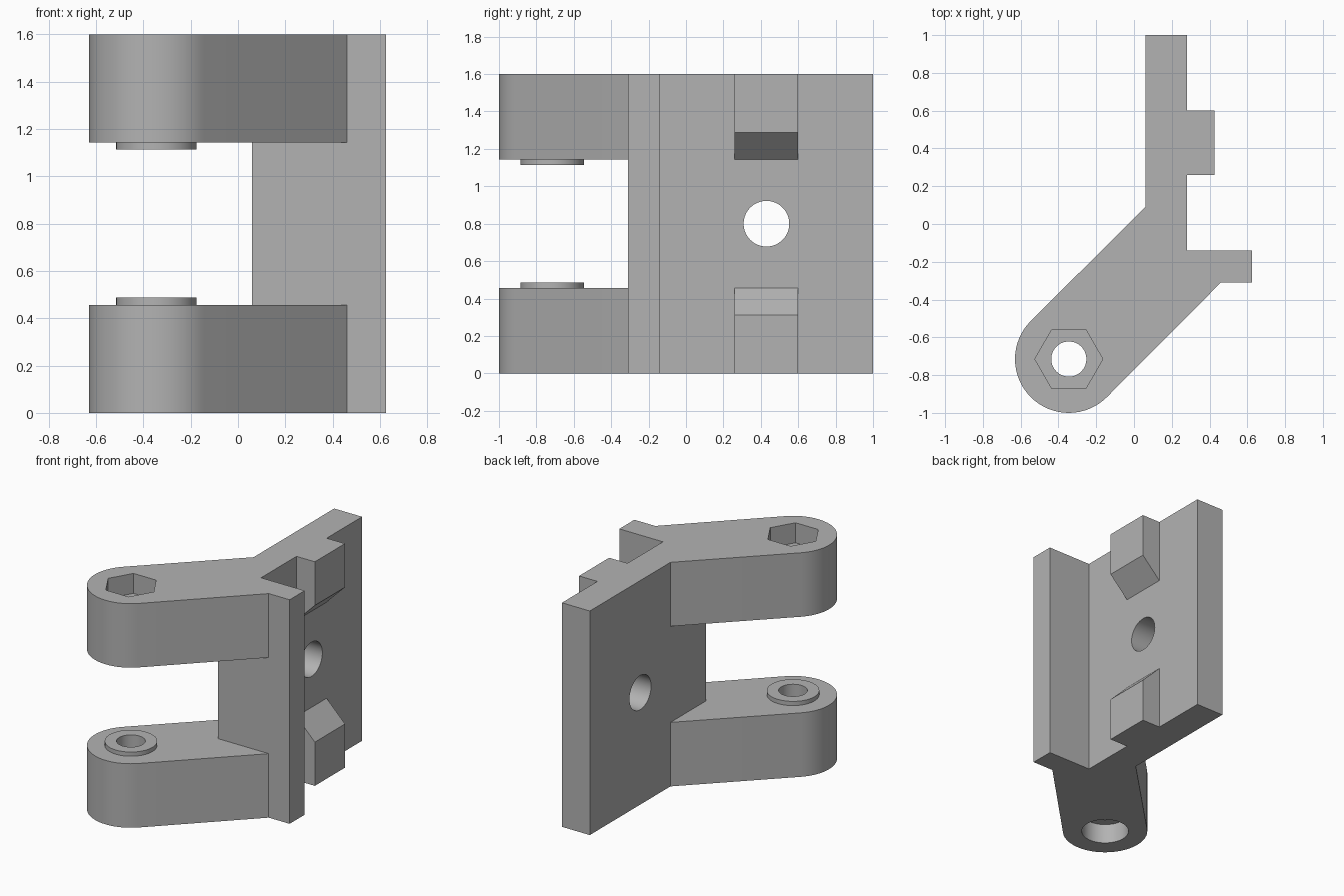
import bpy, math
from mathutils import Matrix, Vector
import bmesh

cube = bpy.data.objects.get("Cube")
if cube:
    bpy.data.objects.remove(cube, do_unlink=True)

HEIGHT = 1.6
ARM = 0.457            # thickness of each hinge arm
PIN = (-0.345, -0.715)  # hinge axis
ARM_R = 0.285

grey = bpy.data.materials.new("plain grey")
grey.use_nodes = True
colour = (0.45, 0.45, 0.45, 1)
grey.diffuse_color = colour
grey.node_tree.nodes["Principled BSDF"].inputs["Base Color"].default_value = colour


def prism(name, outline, low, high, matrix=Matrix()):
    """Extrude a 2D outline from low to high along local z."""
    bm = bmesh.new()
    face = bm.faces.new([bm.verts.new((x, y, low)) for x, y in outline])
    top = bmesh.ops.extrude_face_region(bm, geom=[face])
    moved = [v for v in top["geom"] if isinstance(v, bmesh.types.BMVert)]
    bmesh.ops.translate(bm, verts=moved, vec=Vector((0, 0, high - low)))
    bmesh.ops.transform(bm, matrix=matrix, verts=bm.verts)
    bmesh.ops.recalc_face_normals(bm, faces=bm.faces)
    mesh = bpy.data.meshes.new(name)
    bm.to_mesh(mesh)
    bm.free()
    mesh.materials.append(grey)
    obj = bpy.data.objects.new(name, mesh)
    bpy.context.collection.objects.link(obj)
    return obj


def ring(centre, radius, sides=64):
    return [(centre[0] + radius * math.cos(math.tau * i / sides),
             centre[1] + radius * math.sin(math.tau * i / sides)) for i in range(sides)]


def combine(target, tool, operation):
    """Apply a boolean and discard the tool."""
    mod = target.modifiers.new("boolean", 'BOOLEAN')
    mod.operation = operation
    mod.solver = 'EXACT'
    mod.object = tool
    bpy.context.view_layer.objects.active = target
    bpy.ops.object.modifier_apply(modifier=mod.name)
    bpy.data.objects.remove(tool, do_unlink=True)


# Full plan outline: plate, rounded diagonal arm, flange and stop blocks
arc = [(PIN[0] + ARM_R * math.cos(a), PIN[1] + ARM_R * math.sin(a))
       for a in (math.radians(135 + 180 * i / 32) for i in range(33))]
outline = ([(0.06, 1), (0.06, 0.09)] + arc +
           [(0.46, -0.31), (0.625, -0.31), (0.625, -0.14), (0.28, -0.14),
            (0.28, 0.26), (0.425, 0.26), (0.425, 0.6), (0.28, 0.6), (0.28, 1)])
bracket = prism("hinge_bracket", outline, 0, HEIGHT)

# Gap between the two arms
gap = [(0.06, 0.09), (-0.9, 0.09), (-0.9, -1.2), (0.46, -1.2), (0.46, -0.31), (0.06, -0.31)]
combine(bracket, prism("arm_gap", gap, ARM, HEIGHT - ARM), 'DIFFERENCE')

# Sloped gap between the two stop blocks, drawn in x-z and extruded along y
slope = [(0.28, ARM), (0.48, ARM - 0.2), (0.48, HEIGHT - ARM + 0.2), (0.28, HEIGHT - ARM)]
xz_to_y = Matrix.Rotation(math.pi / 2, 4, 'X')
combine(bracket, prism("stop_gap", slope, -0.7, -0.2, xz_to_y), 'DIFFERENCE')

# Raised washers on the inner arm faces
for low, high in ((ARM - 0.1, ARM + 0.03), (HEIGHT - ARM - 0.03, HEIGHT - ARM + 0.1)):
    combine(bracket, prism("boss", ring(PIN, 0.17), low, high), 'UNION')

# Pin bore, hexagonal nut pocket on top, round counterbore below
combine(bracket, prism("pin_bore", ring(PIN, 0.093), -0.1, HEIGHT + 0.1), 'DIFFERENCE')
combine(bracket, prism("nut_pocket", ring(PIN, 0.18, 6), HEIGHT - 0.143, HEIGHT + 0.1), 'DIFFERENCE')
combine(bracket, prism("counterbore", ring(PIN, 0.158), -0.1, 0.143), 'DIFFERENCE')

# Mounting hole through the plate, drawn in z-y and extruded along x
yz_to_x = Matrix.Rotation(math.pi / 2, 4, 'Y')
combine(bracket, prism("plate_hole", ring((-HEIGHT / 2, 0.43), 0.122), -0.2, 0.5, yz_to_x), 'DIFFERENCE')

# Smooth the round walls, keep the corners crisp
bpy.ops.object.select_all(action='DESELECT')
bracket.select_set(True)
bpy.context.view_layer.objects.active = bracket
bpy.ops.object.shade_smooth_by_angle(angle=math.radians(30))
